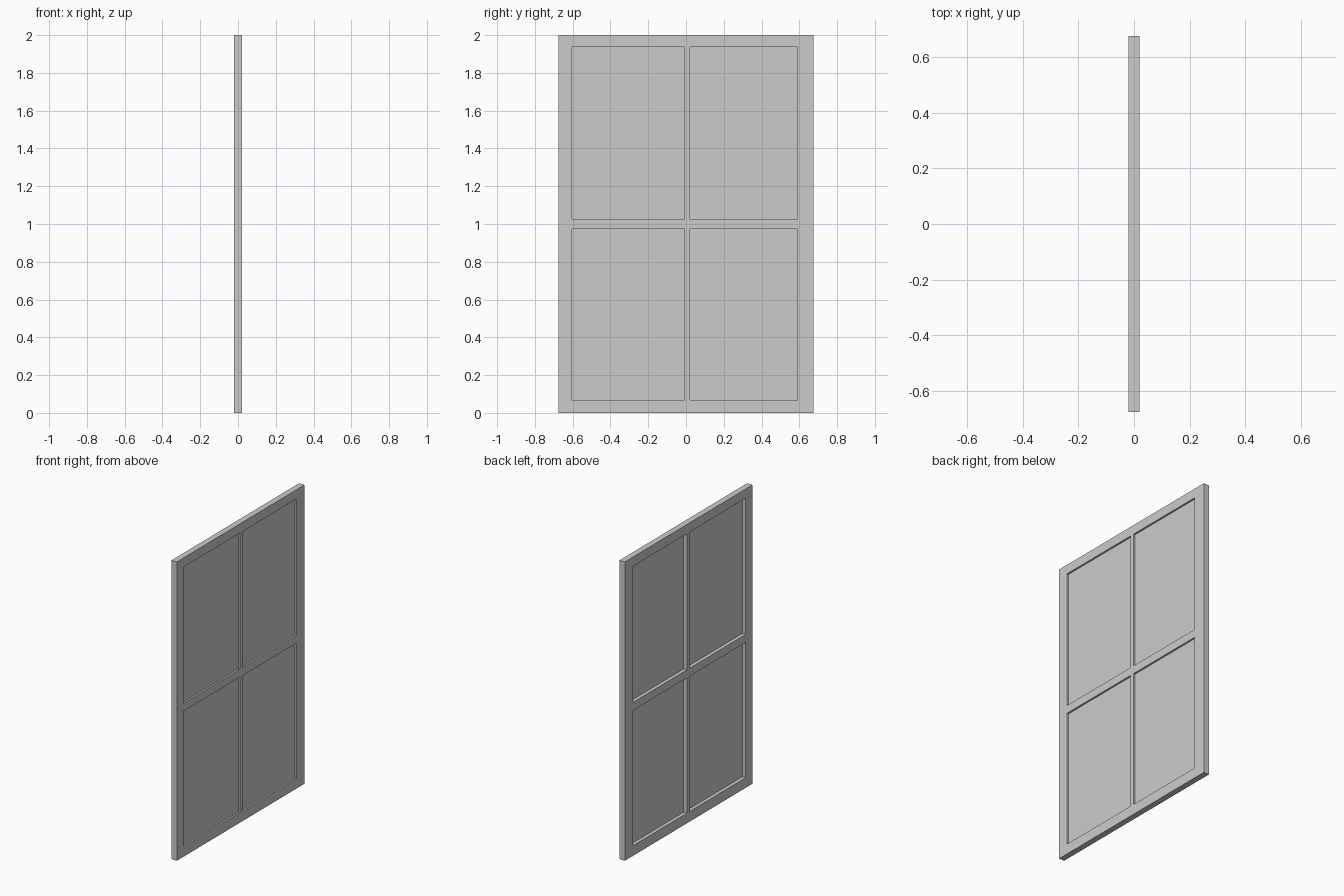
import bpy, bmesh

if "Cube" in bpy.data.objects:
    bpy.data.objects.remove(bpy.data.objects["Cube"])

# Grid lines of the frame: odd-numbered cells in both directions are openings
YS = [-0.675, -0.603, -0.008, 0.020, 0.590, 0.675]
ZS = [0.0, 0.068, 0.973, 1.027, 1.938, 2.0]
HALF = 0.02                      # half the frame thickness
PANE_BACK, PANE_FRONT = 0.004, 0.008


def finish(name, bm):
    mesh = bpy.data.meshes.new(name)
    bm.to_mesh(mesh)
    bm.free()
    obj = bpy.data.objects.new(name, mesh)
    bpy.context.collection.objects.link(obj)
    return obj


def slab(name, cells, x0, x1):
    """Extrude a set of grid cells in the YZ plane from x0 to x1."""
    bm = bmesh.new()
    verts = {}

    def vert(i, j):
        if (i, j) not in verts:
            verts[i, j] = bm.verts.new((x0, YS[i], ZS[j]))
        return verts[i, j]

    faces = [bm.faces.new([vert(i, j), vert(i + 1, j), vert(i + 1, j + 1), vert(i, j + 1)])
             for i, j in cells]
    ext = bmesh.ops.extrude_face_region(bm, geom=faces, use_keep_orig=True)
    moved = [g for g in ext["geom"] if isinstance(g, bmesh.types.BMVert)]
    bmesh.ops.translate(bm, verts=moved, vec=(x1 - x0, 0, 0))
    bmesh.ops.recalc_face_normals(bm, faces=bm.faces)
    return finish(name, bm)


# Frame with stiles, rails and glazing bars in one piece
openings = [(i, j) for i in (1, 3) for j in (1, 3)]
bars = [(i, j) for i in range(5) for j in range(5) if (i, j) not in openings]
slab("window_frame", bars, -HALF, HALF)

# Thin panes set into the four openings
for n, cell in enumerate(openings, 1):
    slab(f"pane_{n}", [cell], PANE_BACK, PANE_FRONT)
